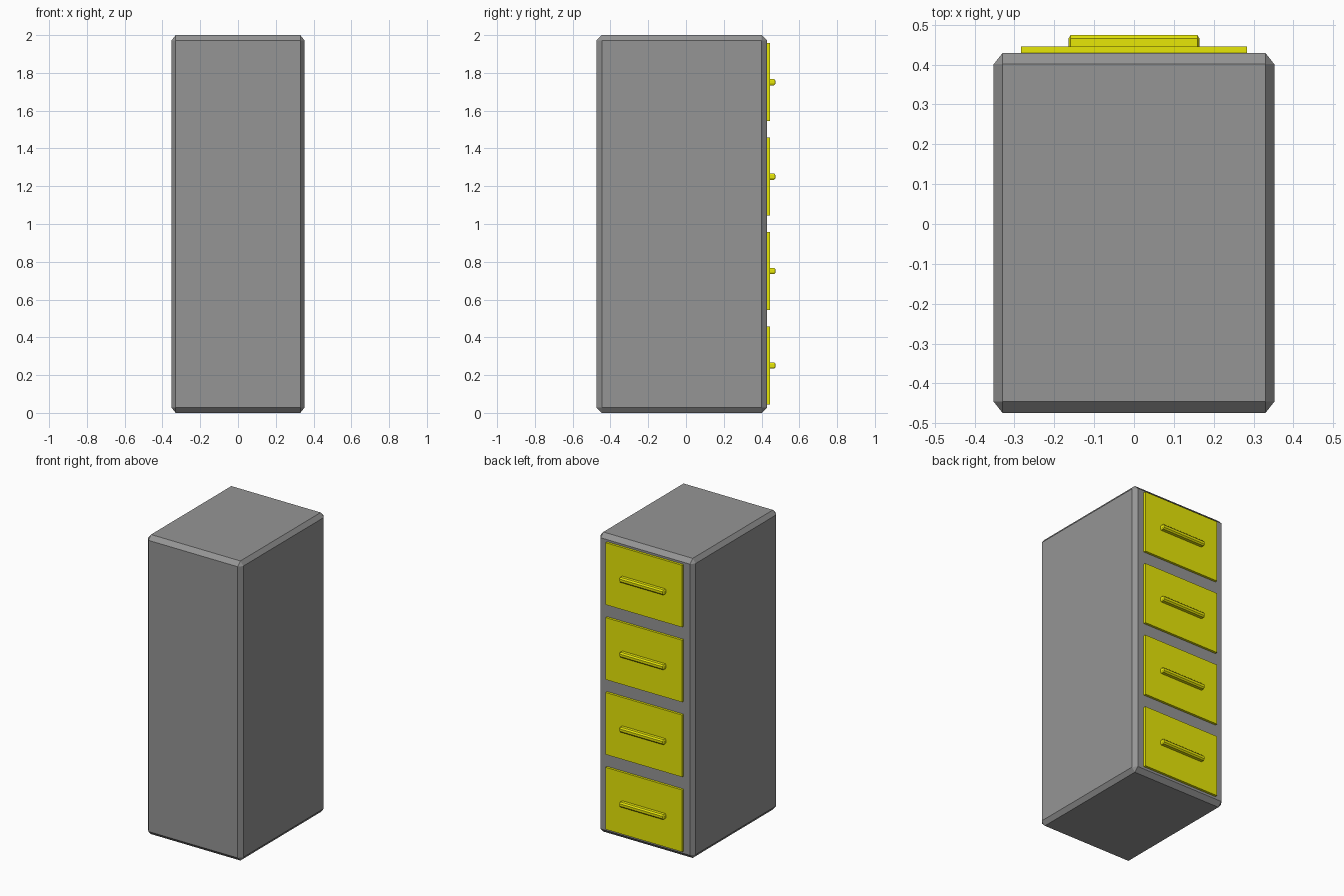
import bpy, bmesh
from itertools import product
from mathutils import Vector

if "Cube" in bpy.data.objects:
    bpy.data.objects.remove(bpy.data.objects["Cube"])


def material(name, color):
    mat = bpy.data.materials.new(name)
    mat.diffuse_color = color
    mat.use_nodes = True
    mat.node_tree.nodes["Principled BSDF"].inputs["Base Color"].default_value = mat.diffuse_color
    return mat


def box(name, lo, hi, chamfer=None, mat=None):
    """Box from lo to hi; chamfer gives the edge cut along each axis."""
    lo, hi = Vector(lo), Vector(hi)
    centre, half = (lo + hi) / 2, (hi - lo) / 2
    bm = bmesh.new()
    if chamfer is None:
        bmesh.ops.create_cube(bm, size=2)
        for v in bm.verts:
            v.co = Vector([v.co[i] * half[i] for i in range(3)])
    else:
        # each corner becomes three points, one per adjoining face
        for s in product((-1, 1), repeat=3):
            for face in range(3):
                bm.verts.new([s[i] * (half[i] - (0 if i == face else chamfer[i]))
                              for i in range(3)])
        bmesh.ops.convex_hull(bm, input=bm.verts[:])
        bmesh.ops.dissolve_limit(bm, angle_limit=0.02, verts=bm.verts[:], edges=bm.edges[:])
    bmesh.ops.recalc_face_normals(bm, faces=bm.faces[:])
    mesh = bpy.data.meshes.new(name)
    bm.to_mesh(mesh)
    bm.free()
    obj = bpy.data.objects.new(name, mesh)
    obj.location = centre
    bpy.context.collection.objects.link(obj)
    if mat:
        mesh.materials.append(mat)
    return obj


grey = material("dark_grey", (0.3, 0.3, 0.3, 1))
yellow = material("yellow", (0.8, 0.8, 0.002, 1))

# Cabinet body
box("cabinet_body", (-0.352, -0.474, 0), (0.352, 0.429, 2), (0.022, 0.028, 0.028), grey)

# Four drawers with handles on the rear face
for i in range(4):
    z = 0.251 + 0.5 * i
    box(f"drawer_{i + 1}", (-0.283, 0.415, z - 0.207), (0.283, 0.445, z + 0.207), mat=yellow)
    box(f"drawer_handle_{i + 1}", (-0.164, 0.437, z - 0.017), (0.164, 0.474, z + 0.017),
        (0.005, 0.008, 0.009), yellow)
